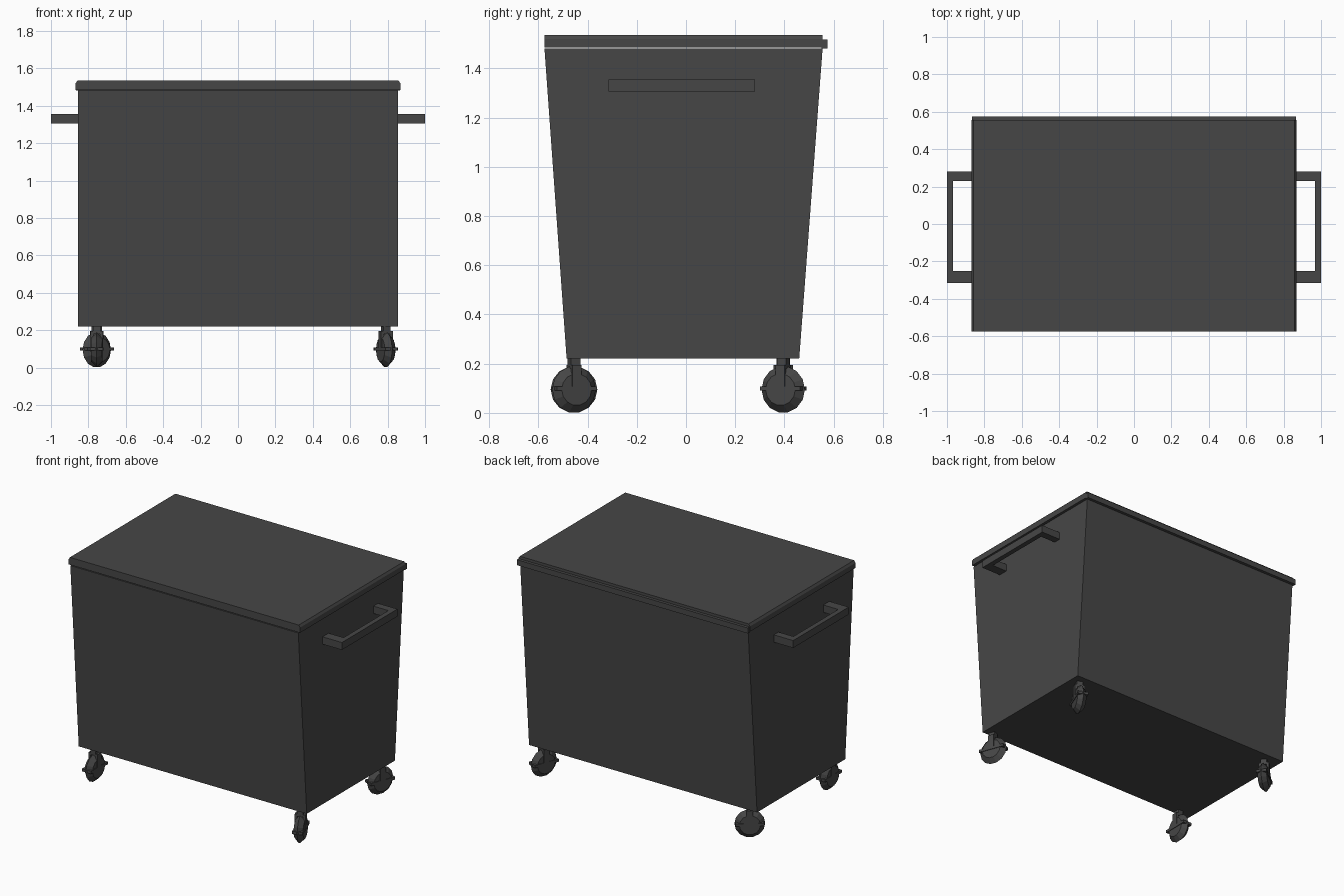
import bpy
import bmesh
from math import radians
from mathutils import Matrix, Vector

cube = bpy.data.objects.get("Cube")
if cube:
    bpy.data.objects.remove(cube, do_unlink=True)

GREY = (0.062, 0.062, 0.062, 1)
mat = bpy.data.materials.new("dark grey plastic")
mat.use_nodes = True
mat.diffuse_color = GREY
bsdf = mat.node_tree.nodes["Principled BSDF"]
bsdf.inputs["Base Color"].default_value = GREY
bsdf.inputs["Roughness"].default_value = 0.7


def finish(name, bm, matrix=Matrix()):
    bmesh.ops.recalc_face_normals(bm, faces=bm.faces)
    mesh = bpy.data.meshes.new(name)
    bm.to_mesh(mesh)
    bm.free()
    mesh.materials.append(mat)
    obj = bpy.data.objects.new(name, mesh)
    obj.matrix_world = matrix
    bpy.context.collection.objects.link(obj)
    return obj


def add_box(bm, low, high):
    low, high = Vector(low), Vector(high)
    place = Matrix.Translation((low + high) / 2) @ Matrix.Diagonal((*(high - low), 1))
    bmesh.ops.create_cube(bm, size=1, matrix=place)


def extrude_profile(name, points, offset):
    bm = bmesh.new()
    face = bm.faces.new([bm.verts.new(p) for p in points])
    moved = bmesh.ops.extrude_face_region(bm, geom=[face])["geom"]
    # The starting face stays as the first end cap
    verts = [v for v in moved if isinstance(v, bmesh.types.BMVert)]
    bmesh.ops.translate(bm, verts=verts, vec=offset)
    if not face.is_valid or len(bm.faces) < len(points) + 2:
        bm.faces.new([v for v in bm.verts if v not in verts])
    return finish(name, bm)


W = 0.855           # half width of the bin
RIM, TOP = 1.48, 1.535

# Tapered body, wider at the rim
side = [(-0.485, 0.22), (-0.575, RIM), (0.555, RIM), (0.46, 0.22)]
extrude_profile("bin_body", [(-W, y, z) for y, z in side], (2 * W, 0, 0))

# Lid with chamfered side lips
half = [(0.868, RIM + 0.005), (0.868, 1.52), (0.858, TOP)]
section = half + [(-x, z) for x, z in reversed(half)]
extrude_profile("lid", [(x, -0.575, z) for x, z in section], (0, 1.13, 0))

# Hinge rail along the back of the lid
bm = bmesh.new()
add_box(bm, (-0.866, 0.55, RIM), (0.866, 0.575, 1.517))
finish("hinge_rail", bm)

# Side handles: two arms and a grip
for name, s in (("left_handle", 1), ("right_handle", -1)):
    bm = bmesh.new()
    for lo, hi in ((-0.315, -0.25), (0.23, 0.28)):
        add_box(bm, (0.84, lo, 1.305), (0.97, hi, 1.355))
    add_box(bm, (0.967, -0.315, 1.305), (1.0, 0.28, 1.355))
    finish(name, bm, Matrix.Scale(s, 4, (1, 0, 0)))


def caster(name, x, y, swivel):
    place = Matrix.Translation((x, y, 0)) @ Matrix.Rotation(radians(swivel), 4, 'Z')
    # Domed low-poly wheel, made of two tapered halves
    bm = bmesh.new()
    for s in (1, -1):
        turn = Matrix.Translation((s * 0.015, 0, 0.095)) @ Matrix.Rotation(radians(90 * s), 4, 'Y')
        bmesh.ops.create_cone(bm, cap_ends=True, segments=14, radius1=0.095,
                              radius2=0.065, depth=0.03, matrix=turn)
    finish(name + "_wheel", bm, place)
    # Fork legs, axle band and swivel post
    bm = bmesh.new()
    for s in (1, -1):
        add_box(bm, (s * 0.026 - 0.008, -0.02, 0.1), (s * 0.026 + 0.008, 0.02, 0.195))
    add_box(bm, (-0.034, -0.088, 0.09), (0.034, 0.088, 0.108))
    add_box(bm, (-0.02, -0.02, 0.18), (0.02, 0.02, 0.225))
    finish(name + "_fork", bm, place)


# Casters, each swivelled differently
caster("front_left_caster", 0.79, -0.455, 21)
caster("back_left_caster", 0.79, 0.395, -22)
caster("front_right_caster", -0.755, -0.455, -1)
caster("back_right_caster", -0.755, 0.395, -53)
